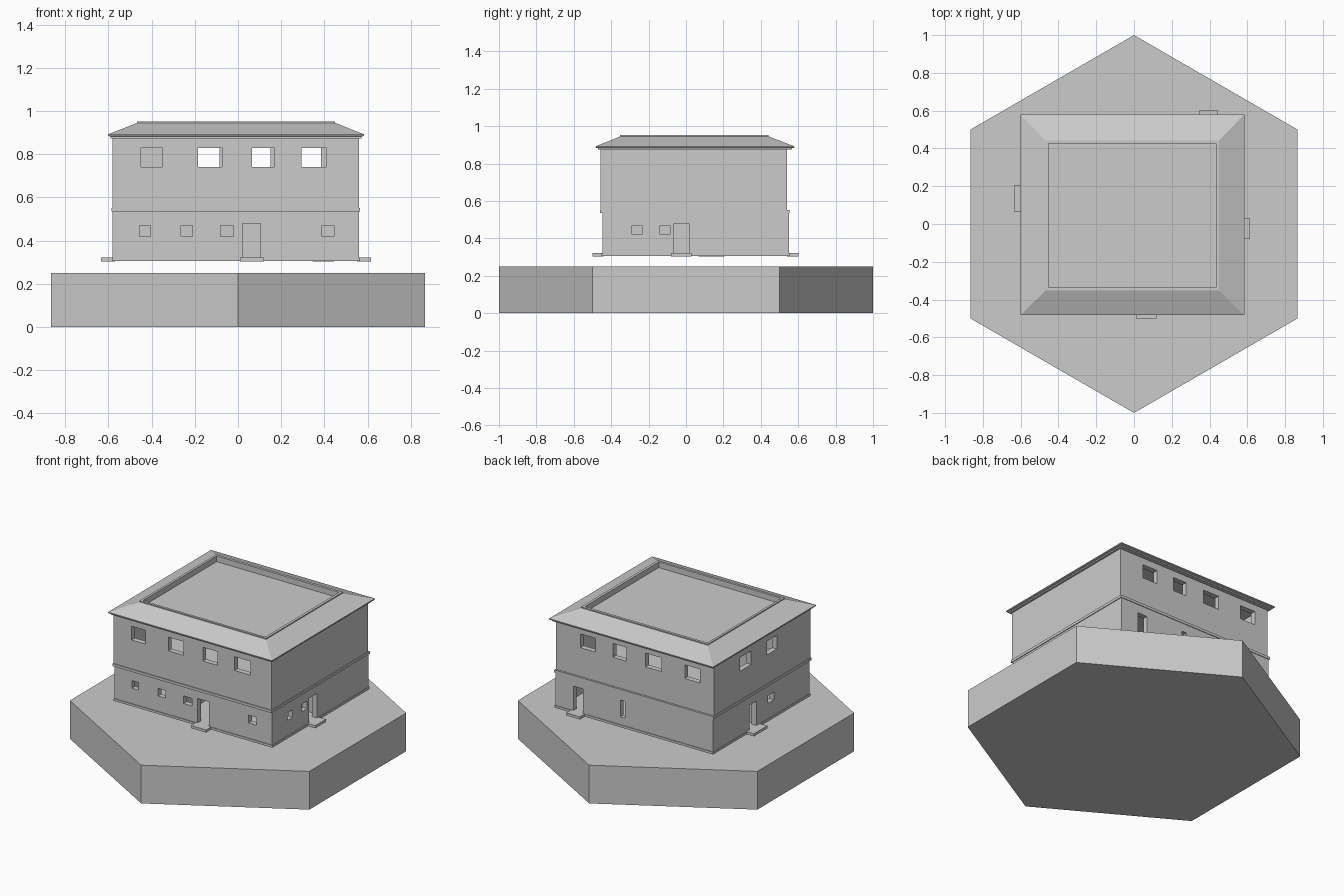
import bpy, bmesh, math

if "Cube" in bpy.data.objects:
    bpy.data.objects.remove(bpy.data.objects["Cube"])

stone = bpy.data.materials.new("plain grey")
stone.diffuse_color = (0.6, 0.6, 0.6, 1)
stone.use_nodes = True
stone.node_tree.nodes["Principled BSDF"].inputs["Base Color"].default_value = stone.diffuse_color


def finish(name, bm):
    bmesh.ops.recalc_face_normals(bm, faces=bm.faces)
    me = bpy.data.meshes.new(name)
    bm.to_mesh(me)
    bm.free()
    me.materials.append(stone)
    ob = bpy.data.objects.new(name, me)
    bpy.context.collection.objects.link(ob)
    return ob


def boxes(name, items):
    """Each item is (x0, x1, y0, y1, z0, z1)."""
    bm = bmesh.new()
    for x0, x1, y0, y1, z0, z1 in items:
        vs = bmesh.ops.create_cube(bm, size=1)["verts"]
        for v in vs:
            v.co.x = x1 if v.co.x > 0 else x0
            v.co.y = y1 if v.co.y > 0 else y0
            v.co.z = z1 if v.co.z > 0 else z0
    return finish(name, bm)


def stacked_rings(name, rings):
    """Loft of rectangles (x0, x1, y0, y1, z), closed at both ends."""
    bm = bmesh.new()
    loops = [[bm.verts.new(p) for p in ((a, c, z), (b, c, z), (b, d, z), (a, d, z))]
             for a, b, c, d, z in rings]
    for lo, hi in zip(loops, loops[1:]):
        for i in range(4):
            j = (i + 1) % 4
            bm.faces.new((lo[i], lo[j], hi[j], hi[i]))
    bm.faces.new(loops[0])
    bm.faces.new(loops[-1])
    return finish(name, bm)


def wall(name, box, holes):
    """Wall slab with rectangular holes (start, end, z0, z1) along its length."""
    ob = boxes(name, [box])
    if not holes:
        return ob
    x0, x1, y0, y1 = box[:4]
    if x1 - x0 > y1 - y0:
        cuts = [(a, b, y0 - .02, y1 + .02, c, d) for a, b, c, d in holes]
    else:
        cuts = [(x0 - .02, x1 + .02, a, b, c, d) for a, b, c, d in holes]
    cutter = boxes("cutter", cuts)
    cutter.hide_render = True
    mod = ob.modifiers.new("holes", "BOOLEAN")
    mod.operation, mod.solver, mod.object = "DIFFERENCE", "EXACT", cutter
    dg = bpy.context.evaluated_depsgraph_get()
    dg.update()
    baked = bpy.data.meshes.new_from_object(ob.evaluated_get(dg))
    ob.modifiers.clear()
    ob.data = baked
    bpy.data.objects.remove(cutter)
    return ob


def storey(name, y0, y1, z0, z1, front, back, left, right):
    t = 0.035
    wall(name + "_front_wall", (X0, X1, y0, y0 + t, z0, z1), front)
    wall(name + "_back_wall", (X0, X1, y1 - t, y1, z0, z1), back)
    wall(name + "_left_wall", (X0, X0 + t, y0 + t, y1 - t, z0, z1), left)
    wall(name + "_right_wall", (X1 - t, X1, y0 + t, y1 - t, z0, z1), right)


X0, X1 = -0.58, 0.56

# hexagonal ground block
bm = bmesh.new()
bmesh.ops.create_cone(bm, cap_ends=True, segments=6, radius1=1, radius2=1, depth=0.25)
for v in bm.verts:
    a = round((math.atan2(v.co.y, v.co.x) - math.pi / 6) / (math.pi / 3)) * math.pi / 3 + math.pi / 6
    v.co = (math.cos(a), math.sin(a), 0.25 if v.co.z > 0 else 0)
finish("hexagon_base", bm)

# lower storey: doors and small windows
lo, hi = 0.42, 0.47
door = (0.32, 0.48)
storey("lower", -0.447, 0.55, 0.305, 0.54,
       [(-.455, -.405, lo, hi), (-.265, -.21, lo, hi), (-.08, -.02, lo, hi),
        (.39, .445, lo, hi), (.02, .105, *door)],
       [(.36, .43, *door), (.055, .09, .37, .48)],
       [(.10, .175, *door), (-.08, -.02, lo, hi)],
       [(-.29, -.235, lo, hi), (-.14, -.085, lo, hi), (-.065, .015, *door)])

# upper storey: larger windows
lo, hi = 0.74, 0.83
storey("upper", -0.456, 0.541, 0.54, 0.89,
       [(-.45, -.35, lo, hi), (-.185, -.075, lo, hi), (.065, .17, lo, hi), (.295, .41, lo, hi)],
       [(-.48, -.37, lo, hi), (-.2, -.085, lo, hi), (.05, .15, lo, hi), (.275, .385, lo, hi)],
       [(.155, .27, lo, hi), (-.11, -.01, lo, hi)],
       [])

# floors and inner partitions
boxes("ground_floor", [(X0 + .01, X1 - .01, -.437, .54, .305, .32)])
boxes("upper_floor", [(X0 + .01, X1 - .01, -.437, .53, .53, .55)])
boxes("lower_partitions", [(X0 + .02, X1 - .02, .06, .08, .31, .535),
                           (-.14, -.12, -.43, .53, .31, .535)])
boxes("upper_partition", [(X0 + .02, -.29, .05, .07, .545, .885)])


def frame(name, a, b, c, d, w, z0, z1):
    boxes(name, [(a, b, c, c + w, z0, z1), (a, b, d - w, d, z0, z1),
                 (a, a + w, c + w, d - w, z0, z1), (b - w, b, c + w, d - w, z0, z1)])


# mouldings around the walls
frame("floor_band", X0 - .005, X1 + .005, -.461, .554, .02, .535, .552)
frame("plinth_band", X0 - .004, X1 + .004, -.451, .554, .02, .305, .32)

# door steps
boxes("door_steps", [(.01, .12, -.5, -.44, .304, .321), (.345, .445, .54, .602, .304, .321),
                     (-.635, -.57, .067, .205, .304, .321), (.55, .615, -.08, .03, .304, .321)])

# sloping roof with a sunken flat top
stacked_rings("roof", [
    (-.59, .572, -.47, .567, .874),
    (-.59, .572, -.47, .567, .882),
    (-.602, .584, -.483, .58, .885),
    (-.602, .584, -.483, .58, .892),
    (-.467, .45, -.352, .442, .945),
    (-.467, .45, -.352, .442, .952),
    (-.452, .433, -.337, .425, .952),
    (-.452, .433, -.337, .425, .915)])
